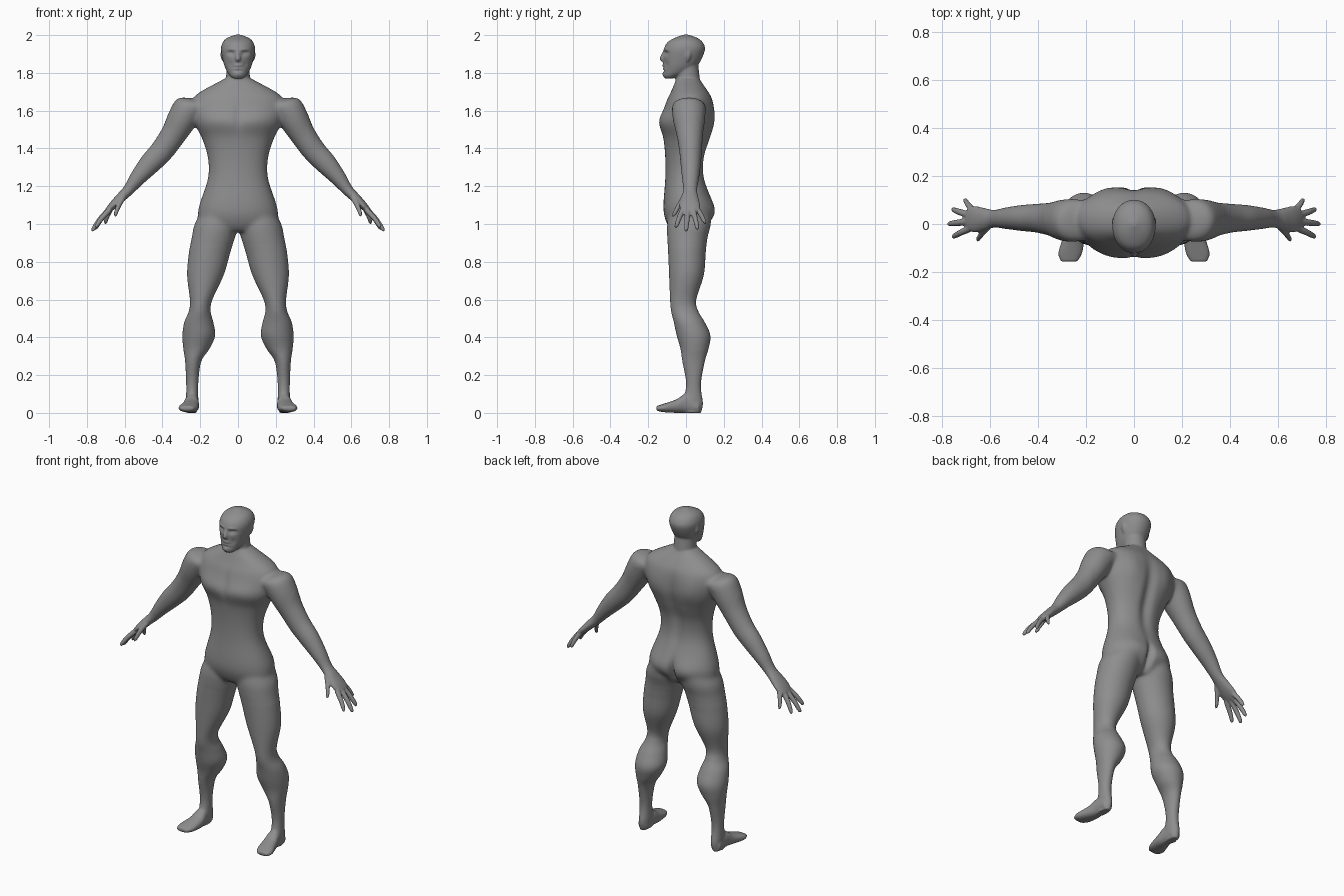
import bpy, bmesh, math
from mathutils import Vector

cube = bpy.data.objects.get("Cube")
if cube:
    bpy.data.objects.remove(cube, do_unlink=True)

ACROSS, DEPTH, UP = Vector((1, 0, 0)), Vector((0, 1, 0)), Vector((0, 0, 1))
ARM_NORMAL = (ACROSS * 5 + UP * 4).normalized()
RING, STEPS = 32, 6
bm = bmesh.new()


def spline(rows):
    """Resample section rows with a Catmull-Rom curve."""
    smooth_rows = []
    for i in range(len(rows) - 1):
        before, start = rows[max(i - 1, 0)], rows[i]
        end, after = rows[i + 1], rows[min(i + 2, len(rows) - 1)]
        for step in range(STEPS):
            t = step / STEPS
            smooth_rows.append([
                q + t / 2 * (r - p + t * (2 * p - 5 * q + 4 * r - s + t * (3 * (q - r) + s - p)))
                for p, q, r, s in zip(before, start, end, after)])
    return smooth_rows + [list(rows[-1])]


def signed_power(value, exponent):
    return math.copysign(abs(value) ** exponent, value)


def loft(sections, u, v, side=1, power=2.0):
    """Skin rings given as (x, y, z, radius along u, radius along v)."""
    rings = []
    for x, y, z, radius_u, radius_v in spline(sections):
        ring = []
        for k in range(RING):
            angle = math.tau * k / RING
            along_u = signed_power(math.cos(angle), 2 / power) * max(radius_u, .002)
            along_v = signed_power(math.sin(angle), 2 / power) * max(radius_v, .002)
            point = Vector((x, y, z)) + u * along_u + v * along_v
            ring.append(bm.verts.new((point.x * side, point.y, point.z)))
        rings.append(ring)
    faces = [bm.faces.new(rings[0]), bm.faces.new(rings[-1])]
    for lower, upper in zip(rings, rings[1:]):
        for k in range(RING):
            n = (k + 1) % RING
            faces.append(bm.faces.new((lower[k], lower[n], upper[n], upper[k])))
    bmesh.ops.recalc_face_normals(bm, faces=faces)


def upright(rows, side=1, power=2.0):
    """Loft from rows of (z, inner x, outer x, front y, back y)."""
    loft([((inner + outer) / 2, (front + back) / 2, z, (outer - inner) / 2, (back - front) / 2)
          for z, inner, outer, front, back in rows], ACROSS, DEPTH, side, power)


def centred(rows, power=2.0):
    """Loft from rows of (z, half width, front y, back y)."""
    upright([(z, -half, half, front, back) for z, half, front, back in rows], 1, power)


# Torso from seat to collar
centred([(.96, .13, -.07, .08), (1, .2, -.1, .12), (1.08, .21, -.12, .15),
         (1.24, .16, -.11, .1), (1.35, .16, -.11, .1), (1.45, .19, -.12, .13),
         (1.53, .23, -.14, .15), (1.6, .25, -.12, .15), (1.66, .24, -.1, .14),
         (1.7, .2, -.08, .12), (1.77, .07, -.05, .07)], 2.2)

# Neck
centred([(1.64, .09, -.06, .09), (1.76, .065, -.055, .075), (1.88, .06, -.05, .06)])

# Head from chin to crown
centred([(1.77, .025, -.11, -.07), (1.785, .043, -.12, -.03), (1.81, .06, -.12, .03),
         (1.85, .076, -.12, .07), (1.92, .09, -.118, .1), (1.96, .082, -.1, .09),
         (1.985, .058, -.06, .06), (2.003, .01, -.01, .01)], 2.1)

# Nose
centred([(1.92, .01, -.12, -.09), (1.875, .016, -.14, -.09), (1.855, .013, -.12, -.09)])


def leg(side):
    """Thigh, knee, calf and ankle, then the foot running forward."""
    upright([(1.09, .03, .18, -.08, .12), (1, 0, .23, -.1, .13), (.93, .015, .245, -.1, .115),
             (.85, .04, .26, -.095, .105), (.73, .075, .27, -.09, .095),
             (.6, .135, .255, -.085, .055), (.54, .145, .26, -.08, .065),
             (.48, .13, .285, -.065, .1), (.41, .12, .295, -.05, .13),
             (.34, .15, .29, -.03, .12), (.27, .195, .28, -.02, .1),
             (.15, .21, .275, 0, .08), (.05, .21, .275, -.02, .09),
             (0, .22, .27, -.02, .08)], side)
    loft([(.245, .07, .03, .03, .03), (.245, 0, .05, .036, .05), (.25, -.05, .036, .044, .036),
          (.265, -.12, .026, .05, .022), (.27, -.157, .024, .034, .012)],
         ACROSS, UP, side, 2.3)


def arm(side):
    """Shoulder, elbow, wrist and palm, then the spread fingers and thumb."""
    loft([(.16, .015, 1.62, .05, .07), (.215, .015, 1.625, .07, .085),
          (.26, .015, 1.61, .083, .09), (.3, .016, 1.55, .08, .085),
          (.345, .02, 1.47, .068, .07), (.4, .024, 1.39, .063, .06),
          (.465, .025, 1.32, .057, .054), (.53, .024, 1.245, .043, .045),
          (.58, .022, 1.18, .03, .037), (.62, .02, 1.14, .026, .046),
          (.66, .02, 1.1, .022, .055), (.69, .022, 1.07, .015, .05)],
         ARM_NORMAL, DEPTH, side)
    for base, tip in [((.67, .058, 1.085), (.704, .103, 1)), ((.685, .037, 1.075), (.757, .062, .97)),
                      ((.69, .01, 1.07), (.774, 0, .96)), ((.68, -.018, 1.075), (.755, -.054, .98)),
                      ((.605, -.01, 1.145), (.652, -.068, 1.04))]:
        base, tip = Vector(base), Vector(tip)
        # Each finger tapers to a round end and arches slightly
        rows = []
        for t, radius in ((0, .015), (.5, .014), (.9, .011), (1, .004)):
            point = base.lerp(tip, t) + ARM_NORMAL * .02 * t * (1 - t)
            rows.append((*point, radius, radius))
        loft(rows, ARM_NORMAL, DEPTH, side)


def ear(side):
    upright([(1.86, .07, .083, 0, .014), (1.89, .074, .093, -.006, .026),
             (1.925, .076, .09, .002, .02)], side)


for side in (1, -1):
    leg(side)
    arm(side)
    ear(side)

# Fuse all parts into one skin
parts = bpy.data.meshes.new("parts")
bm.to_mesh(parts)
bm.free()
body = bpy.data.objects.new("body", parts)
bpy.context.collection.objects.link(body)
fuse = body.modifiers.new("fuse", 'REMESH')
fuse.mode = 'VOXEL'
fuse.voxel_size = .0055
graph = bpy.context.evaluated_depsgraph_get()
skin = bpy.data.meshes.new_from_object(body.evaluated_get(graph))
body.modifiers.clear()
body.data = skin
bpy.data.meshes.remove(parts)
skin.name = "body"
bm = bmesh.new()
bm.from_mesh(skin)


def relax(verts, times):
    for repeat in range(times):
        bmesh.ops.smooth_vert(bm, verts=verts, factor=.5, use_axis_x=True,
                              use_axis_y=True, use_axis_z=True)


def sculpt(x, z, wide, tall, push, facing=-1):
    """Raise or sink a soft oval on the front (-1) or back (1), on both sides."""
    for v in bm.verts:
        depth = v.co.y * facing
        spread = ((abs(v.co.x) - x) / wide) ** 2 + ((v.co.z - z) / tall) ** 2
        if depth > 0 and spread < 6:
            v.co.y += facing * push * math.exp(-spread) * min(depth * 10, 1)


# Blend the joints of trunk and legs, then the whole skin lightly
relax([v for v in bm.verts if .88 < v.co.z < 1.76 and abs(v.co.x) < .37], 25)
relax([v for v in bm.verts if .08 < v.co.z < .9], 8)
relax(bm.verts[:], 3)

# Chest, shoulder blades, spine, seat and cleft
sculpt(.1, 1.56, .09, .05, .01)
sculpt(0, 1.57, .02, .08, -.006)
sculpt(.12, 1.57, .06, .09, .01, facing=1)
sculpt(0, 1.42, .035, .2, -.02, facing=1)
sculpt(.1, 1.07, .07, .06, .01, facing=1)
sculpt(0, 1.04, .02, .07, -.03, facing=1)

# Eye sockets, eyeballs, brows, cheeks
sculpt(.037, 1.904, .018, .011, -.015)
sculpt(.039, 1.902, .01, .006, .006)
sculpt(.035, 1.924, .025, .007, .005)
sculpt(.04, 1.845, .014, .018, -.005)

# Lips, mouth line, hollow and chin
sculpt(0, 1.832, .02, .013, .008)
sculpt(0, 1.83, .024, .005, -.009)
sculpt(0, 1.812, .02, .006, -.005)
sculpt(0, 1.793, .018, .012, .005)

bm.to_mesh(skin)
bm.free()
skin.shade_smooth()

grey = bpy.data.materials.new("plain_grey")
grey.use_nodes = True
colour = (.27, .27, .27, 1)
grey.diffuse_color = colour
grey.node_tree.nodes["Principled BSDF"].inputs["Base Color"].default_value = colour
skin.materials.clear()
skin.materials.append(grey)
